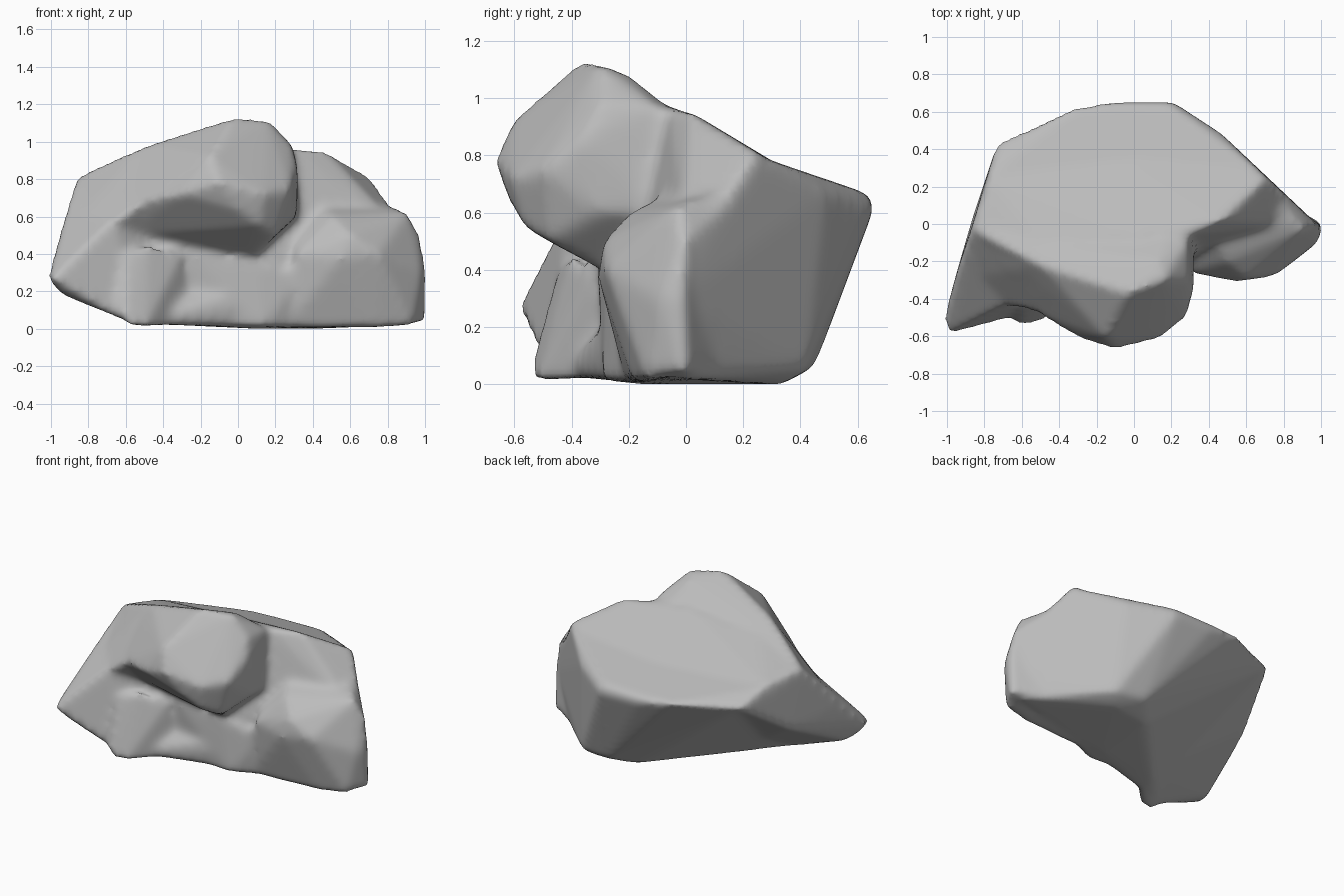
import bpy
import bmesh

default_cube = bpy.data.objects.get("Cube")
if default_cube:
    bpy.data.objects.remove(default_cube, do_unlink=True)


def add_boulder(target, corners):
    """Wrap one convex stone mass around its corner points."""
    verts = [target.verts.new(corner) for corner in corners]
    bmesh.ops.convex_hull(target, input=verts, use_existing_faces=False)
    loose = [vert for vert in target.verts if not vert.link_faces]
    bmesh.ops.delete(target, geom=loose, context='VERTS')


def make_material(name, colour):
    material = bpy.data.materials.new(name)
    material.use_nodes = True
    material.diffuse_color = colour
    shader = next(node for node in material.node_tree.nodes
                  if node.type == 'BSDF_PRINCIPLED')
    shader.inputs["Base Color"].default_value = colour
    shader.inputs["Roughness"].default_value = 0.9
    return material


# Back mass: gently sloping rear top over an undercut diagonal base
back_mass = [
    (-.73, .44, .67), (-.3, .63, .66), (-.1, .66, .63), (.2, .66, .62),
    (.2, .63, .67), (.46, .49, .67), (.71, .25, .8), (0, .3, .77),
    (-.79, .25, .76), (.5, .42, .05), (.28, .45, .06), (.15, .3, 0),
    (.42, .34, 0), (.93, 0, .02), (-.55, -.45, .03), (.1, -.18, 0),
    (1, -.02, .3), (.97, 0, .49),
]

# Front mass: steeper top leading up to the overhang
front_mass = [
    (-.79, .25, .76), (0, .32, .77), (.71, .25, .81), (.47, .02, .95),
    (.28, -.06, .97), (0, -.06, .97), (-.5, -.1, .92), (-.87, -.03, .81),
    (-.5, -.34, .45), (.1, -.26, .38), (.3, -.2, .3), (.9, 0, .5),
    (0, 0, .2),
]

# Shoulder: low bulge on the left end
shoulder = [
    (.98, -.1, .3), (1.01, -.02, .3), (1.01, 0, .04), (.98, 0, .49),
    (.91, -.03, .62), (.8, .1, .67), (.75, -.28, .4), (.55, -.31, .38),
    (.6, -.29, .5), (.3, -.26, .4), (.93, -.14, .02), (.25, -.21, 0),
    (.74, -.18, 0), (.5, -.2, .6), (.4, 0, .7), (.5, .3, .1),
]

# Overhang: heavy block jutting forward from the top
overhang = [
    (-.03, -.37, 1.13), (.16, -.3, 1.12), (.13, -.2, 1.08),
    (.29, -.1, .97), (.29, -.3, .98), (.32, -.35, .86), (.28, -.5, .75),
    (.14, -.61, .72), (-.1, -.67, .78), (-.3, -.61, .72),
    (-.15, -.61, .92), (-.5, -.49, .68), (-.5, -.22, .98),
    (-.82, -.05, .84), (0, -.62, .64), (.12, -.57, .55),
    (.2, -.48, .5), (.31, -.3, .6), (.1, -.3, .4), (-.2, -.28, .42),
    (-.6, -.3, .5), (.32, -.08, .6), (.2, 0, .92), (.2, 0, .5),
]

# Brow: sloping web between the overhang and the spur
brow = [
    (-.87, -.03, .8), (-.5, -.22, .98), (-.3, -.3, 1.02),
    (-.65, -.42, .61), (-.5, -.48, .68), (-.85, -.4, .43),
    (-.95, -.3, .48), (-.6, -.2, .35), (-.3, -.2, .4),
]

# Spur: pointed flank reaching forward on the right
spur = [
    (-.99, -.59, .27), (-1.02, -.52, .27), (-.95, -.5, .19),
    (-.93, -.4, .18), (-.96, -.3, .48), (-.87, -.03, .8),
    (-.85, .08, .42), (-.65, -.42, .6), (-.85, -.5, .18),
    (-.7, -.45, .12), (-.58, -.48, .03), (-.73, .44, .66),
    (-.3, -.25, .05), (-.3, -.2, .5),
]

# Foot: small mound under the overhang
foot = [
    (-.58, -.53, .01), (-.61, -.54, .08), (-.49, -.52, .01),
    (-.72, -.46, .13), (-.6, -.45, .4), (-.48, -.4, .47),
    (-.3, -.33, .39), (-.25, -.27, .02), (-.4, -.2, .1),
]

# Plinth: recessed front wall joining the foot and the shoulder
plinth = [
    (-.3, -.27, .02), (.14, -.29, .01), (.3, -.21, 0), (.1, -.28, .36),
    (-.25, -.31, .4), (.35, -.23, .3), (0, 0, .1),
]

masses = (back_mass, front_mass, shoulder, overhang, brow, spur, foot, plinth)
shape = bmesh.new()
for corners in masses:
    add_boulder(shape, corners)
bmesh.ops.recalc_face_normals(shape, faces=shape.faces[:])
mesh = bpy.data.meshes.new("rock")
shape.to_mesh(mesh)
shape.free()

rock = bpy.data.objects.new("rock", mesh)
bpy.context.collection.objects.link(rock)
mesh.materials.append(make_material("stone grey", (.5, .5, .5, 1)))

# Fuse the masses into one weathered surface
fuse = rock.modifiers.new("Fuse masses", 'REMESH')
fuse.mode = 'VOXEL'
fuse.voxel_size = 0.022
fuse.use_smooth_shade = True
weather = rock.modifiers.new("Weather edges", 'SMOOTH')
weather.factor = 0.5
weather.iterations = 11
